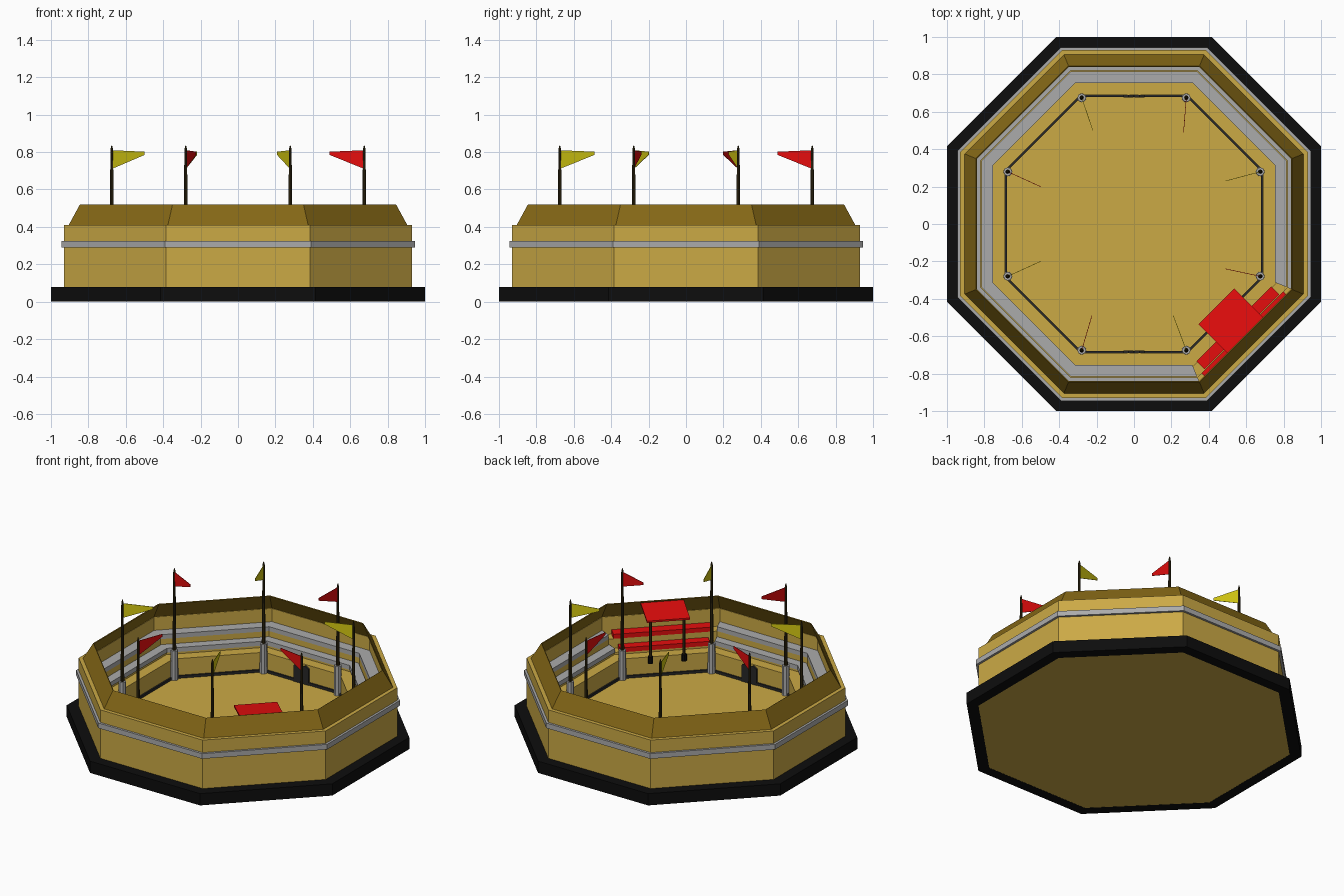
import bpy, bmesh, math
from mathutils import Vector

if "Cube" in bpy.data.objects:
    bpy.data.objects.remove(bpy.data.objects["Cube"])


def material(name, r, g, b):
    m = bpy.data.materials.new(name)
    m.diffuse_color = (r, g, b, 1)
    m.use_nodes = True
    m.node_tree.nodes["Principled BSDF"].inputs["Base Color"].default_value = m.diffuse_color
    return m


SAND = material("sand", 0.60, 0.40, 0.06)
ROOF = material("roof brown", 0.23, 0.135, 0.008)
GREY = material("grey stone", 0.41, 0.41, 0.41)
BLACK = material("black", 0.004, 0.004, 0.004)
DARK = material("dark iron", 0.02, 0.02, 0.02)
WOOD = material("dark wood", 0.035, 0.024, 0.006)
RED = material("red", 0.78, 0.004, 0.004)
YELLOW = material("yellow", 0.66, 0.58, 0.006)


def finish(bm, name, mat):
    bmesh.ops.recalc_face_normals(bm, faces=bm.faces)
    me = bpy.data.meshes.new(name)
    bm.to_mesh(me)
    bm.free()
    me.materials.append(mat)
    ob = bpy.data.objects.new(name, me)
    bpy.context.collection.objects.link(ob)
    return ob


def corner(r, k, z=0.0):
    """Octagon corner k for a given apothem."""
    a = math.radians(45 * k - 22.5)
    c = r / math.cos(math.pi / 8)
    return Vector((c * math.cos(a), c * math.sin(a), z))


def ring(name, profile, mat, first=0, count=8):
    """Sweep a closed (apothem, z) profile along octagon sides."""
    bm = bmesh.new()
    loops = [[bm.verts.new(corner(r, first + i, z)) for r, z in profile]
             for i in range(count if count == 8 else count + 1)]
    n = len(profile)
    for i in range(count):
        a, b = loops[i], loops[(i + 1) % len(loops)]
        for j in range(n):
            bm.faces.new((a[j], a[(j + 1) % n], b[(j + 1) % n], b[j]))
    if count < 8:
        bm.faces.new(loops[0])
        bm.faces.new(loops[-1])
    return finish(bm, name, mat)


def rect(r0, r1, z0, z1):
    return [(r0, z0), (r1, z0), (r1, z1), (r0, z1)]


def prism(name, points, offset, mat):
    """Extrude a flat polygon by an offset vector."""
    bm = bmesh.new()
    f = bm.faces.new([bm.verts.new(p) for p in points])
    g = bmesh.ops.extrude_face_region(bm, geom=[f])["geom"]
    bmesh.ops.translate(bm, vec=offset, verts=[v for v in g if isinstance(v, bmesh.types.BMVert)])
    return finish(bm, name, mat)


def column(name, x, y, z0, z1, r0, r1, mat, sides=8):
    bm = bmesh.new()
    bmesh.ops.create_cone(bm, cap_ends=True, segments=sides, radius1=r0, radius2=r1, depth=z1 - z0)
    bmesh.ops.translate(bm, vec=(x, y, (z0 + z1) / 2), verts=bm.verts)
    return finish(bm, name, mat)


# base and arena floor
ring("base_kerb", rect(0.93, 1.0, 0, 0.08), BLACK)
prism("arena_floor", [corner(0.93, k, 0.001) for k in range(8)], Vector((0, 0, 0.079)), SAND)

# stepped stand with outer wall
ring("stand_wall", [(0.93, 0.08), (0.93, 0.41), (0.89, 0.41), (0.89, 0.29), (0.82, 0.29),
                    (0.82, 0.225), (0.76, 0.225), (0.76, 0.21), (0.69, 0.21), (0.69, 0.08)], SAND)
ring("outer_band", rect(0.925, 0.945, 0.29, 0.325), GREY)
ring("arena_skirting", rect(0.68, 0.695, 0.08, 0.097), DARK)
ring("awning_roof", [(0.905, 0.41), (0.845, 0.52), (0.84, 0.517), (0.893, 0.41)], ROOF)

# bench tiers: grey on seven sides, red on the side of the honour box
UP = Vector((0, 0, 1))
U = Vector((1, -1, 0)).normalized()
T = Vector((1, 1, 0)).normalized()


def local(u, t, z):
    return U * u + T * t + UP * z


for label, r0, r1, z0 in (("lower", 0.755, 0.815, 0.225), ("upper", 0.82, 0.89, 0.29)):
    ring(label + "_bench", rect(r0, r1, z0, z0 + 0.03), GREY, 0, 7)
    h = r0 * math.tan(math.pi / 8) - 0.03
    prism(label + "_red_bench", [local(r0, -h, z0), local(r0, h, z0), local(r1, h, z0), local(r1, -h, z0)],
          UP * 0.03, RED)

# honour box canopy and posts
prism("box_canopy", [local(0.622, -0.135, 0.475), local(0.622, 0.135, 0.475),
                     local(0.85, 0.135, 0.497), local(0.85, -0.135, 0.497)], UP * 0.012, RED)
for t in (-0.105, 0.105):
    p = local(0.665, t, 0)
    column("canopy_post", p.x, p.y, 0.2, 0.482, 0.009, 0.009, WOOD)
    column("post_foot", p.x, p.y, 0.18, 0.225, 0.017, 0.017, BLACK)

# double gates on the front and back arena walls
for s in (-1, 1):
    for x in (-0.056, 0.004):
        prism("gate_leaf", [(x, s * 0.676, 0.08), (x + 0.052, s * 0.676, 0.08),
                            (x + 0.052, s * 0.676, 0.19), (x + 0.026, s * 0.676, 0.205),
                            (x, s * 0.676, 0.19)], Vector((0, s * 0.016, 0)), DARK)

# flag poles on stone pedestals; flags alternate in colour and swing a little
TIPS = [(0.49, -0.24), (0.49, 0.23), (0.265, 0.49), (-0.22, 0.50),
        (-0.50, 0.20), (-0.50, -0.20), (-0.225, -0.49), (0.21, -0.49)]
for k, tip in enumerate(TIPS):
    c = corner(0.675, k)
    column("pole_pedestal", c.x, c.y, 0.08, 0.28, 0.025, 0.023, GREY)
    column("flag_pole", c.x, c.y, 0.28, 0.815, 0.012, 0.007, WOOD)
    column("pole_tip", c.x, c.y, 0.815, 0.835, 0.007, 0.002, WOOD)
    d = Vector((tip[0], tip[1], 0)) - c
    side = d.cross(UP).normalized() * 0.003
    pts = [c + UP * 0.81, c + d + UP * 0.802, c + d + UP * 0.785, c + UP * 0.71]
    prism("pennant", [p - side / 2 for p in pts], side, YELLOW if k % 2 else RED)
